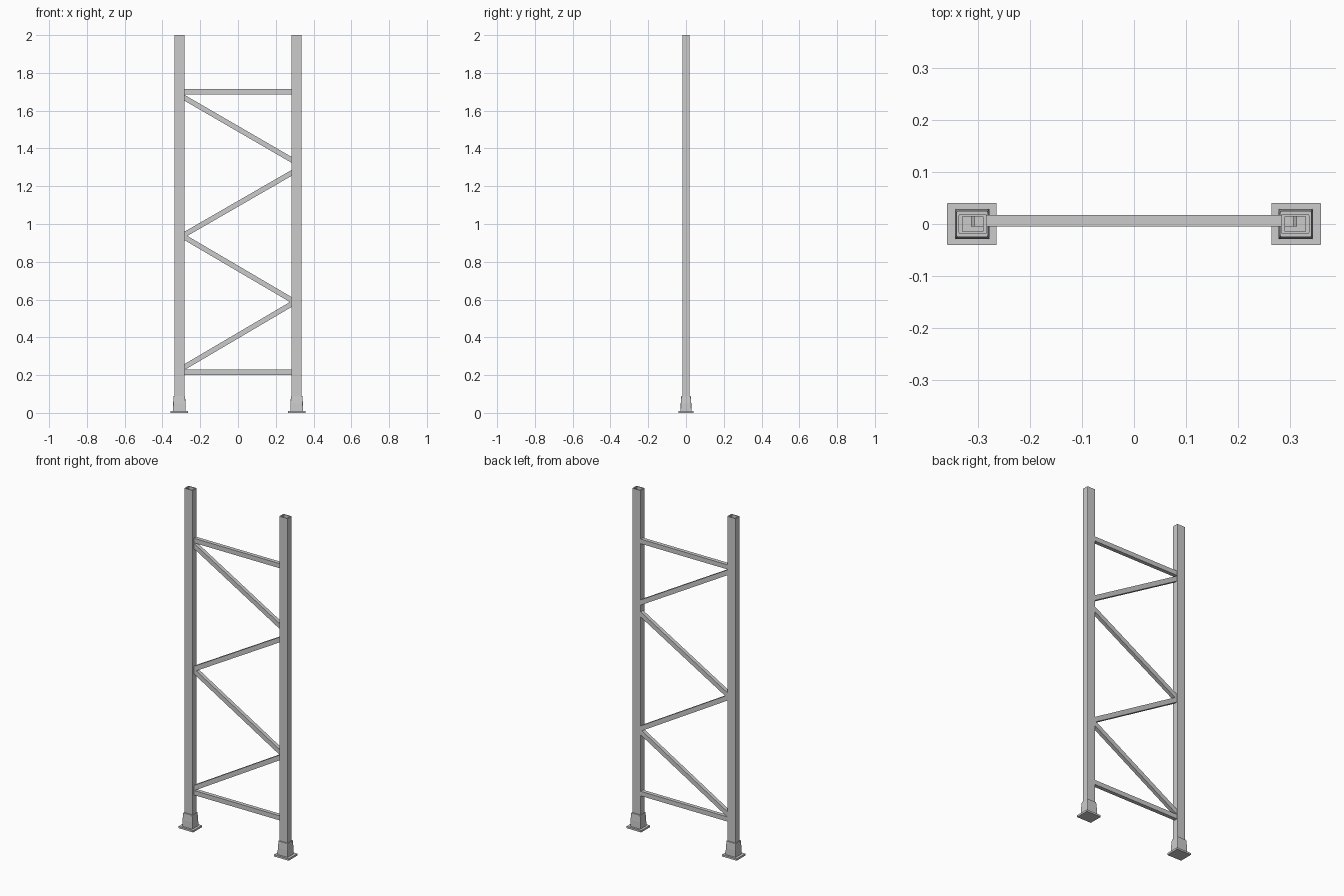
import bpy, bmesh, math
from mathutils import Vector, Matrix

if "Cube" in bpy.data.objects:
    bpy.data.objects.remove(bpy.data.objects["Cube"])

POST_X = 0.3095            # post centre line
POST_W, POST_D = 0.054, 0.038


def make_object(name, bm):
    bmesh.ops.recalc_face_normals(bm, faces=bm.faces[:])
    me = bpy.data.meshes.new(name)
    bm.to_mesh(me)
    bm.free()
    ob = bpy.data.objects.new(name, me)
    bpy.context.collection.objects.link(ob)
    return ob


def ring(w, d, r, seg=2):
    """Rounded rectangle outline, counter-clockwise."""
    pts = []
    for i, (sx, sy) in enumerate([(1, 1), (-1, 1), (-1, -1), (1, -1)]):
        for k in range(seg + 1):
            a = math.pi / 2 * (i + k / seg)
            pts.append((sx * (w / 2 - r) + r * math.cos(a),
                        sy * (d / 2 - r) + r * math.sin(a)))
    return pts


def loft(name, x, sections, closed=False):
    """Skin rounded rectangles (w, d, r, z); closed joins last to first."""
    bm = bmesh.new()
    loops = [[bm.verts.new((x + px, py, z)) for px, py in ring(w, d, r)]
             for w, d, r, z in sections]
    pairs = list(zip(loops, loops[1:]))
    if closed:
        pairs.append((loops[-1], loops[0]))
    else:
        bm.faces.new(loops[0])
        bm.faces.new(loops[-1])
    for a, b in pairs:
        n = len(a)
        for i in range(n):
            j = (i + 1) % n
            bm.faces.new((a[i], a[j], b[j], b[i]))
    return make_object(name, bm)


def brace(name, z_left, z_right):
    """Rectangular bar between the posts; heights given at the post faces."""
    slope = (z_right - z_left) / 0.566
    mid = (z_left + z_right) / 2
    angle = math.atan(slope)
    length = 0.612 / math.cos(angle)
    bm = bmesh.new()
    bmesh.ops.create_cube(bm, size=1)
    m = (Matrix.Translation((0, 0.0063, mid)) @ Matrix.Rotation(-angle, 4, 'Y')
         @ Matrix.Diagonal((length, 0.0225, 0.027, 1)))
    bmesh.ops.transform(bm, matrix=m, verts=bm.verts[:])
    return make_object(name, bm)


for side, s in (("left", -1), ("right", 1)):
    x = s * POST_X
    # hollow upright
    w, d, t = POST_W, POST_D, 0.007
    inner_w, inner_d = w - 2 * t, d - 2 * 0.0045
    loft(f"{side}_post", x, [
        (w, d, 0.003, 0.008), (w, d, 0.003, 2.0),
        (inner_w, inner_d, 0.002, 2.0), (inner_w, inner_d, 0.002, 0.008)], closed=True)
    # slightly tapered foot sleeve
    loft(f"{side}_foot_sleeve", x + s * 0.001, [
        (0.067, 0.058, 0.003, 0.010), (0.066, 0.056, 0.003, 0.05), (0.060, 0.050, 0.003, 0.09),
        (0.050, 0.034, 0.002, 0.09), (0.050, 0.034, 0.002, 0.010)], closed=True)
    # base plate
    loft(f"{side}_base_plate", s * 0.311, [
        (0.095, 0.081, 0.001, 0.0), (0.095, 0.081, 0.001, 0.011)])

# horizontal and zigzag bracing
brace("lower_crossbar", 0.215, 0.215)
brace("upper_crossbar", 1.70, 1.70)
for i, (zl, zr) in enumerate([(0.243, 0.576), (0.93, 0.598), (0.944, 1.27), (1.668, 1.34)]):
    brace(f"diagonal_brace_{i + 1}", zl, zr)
